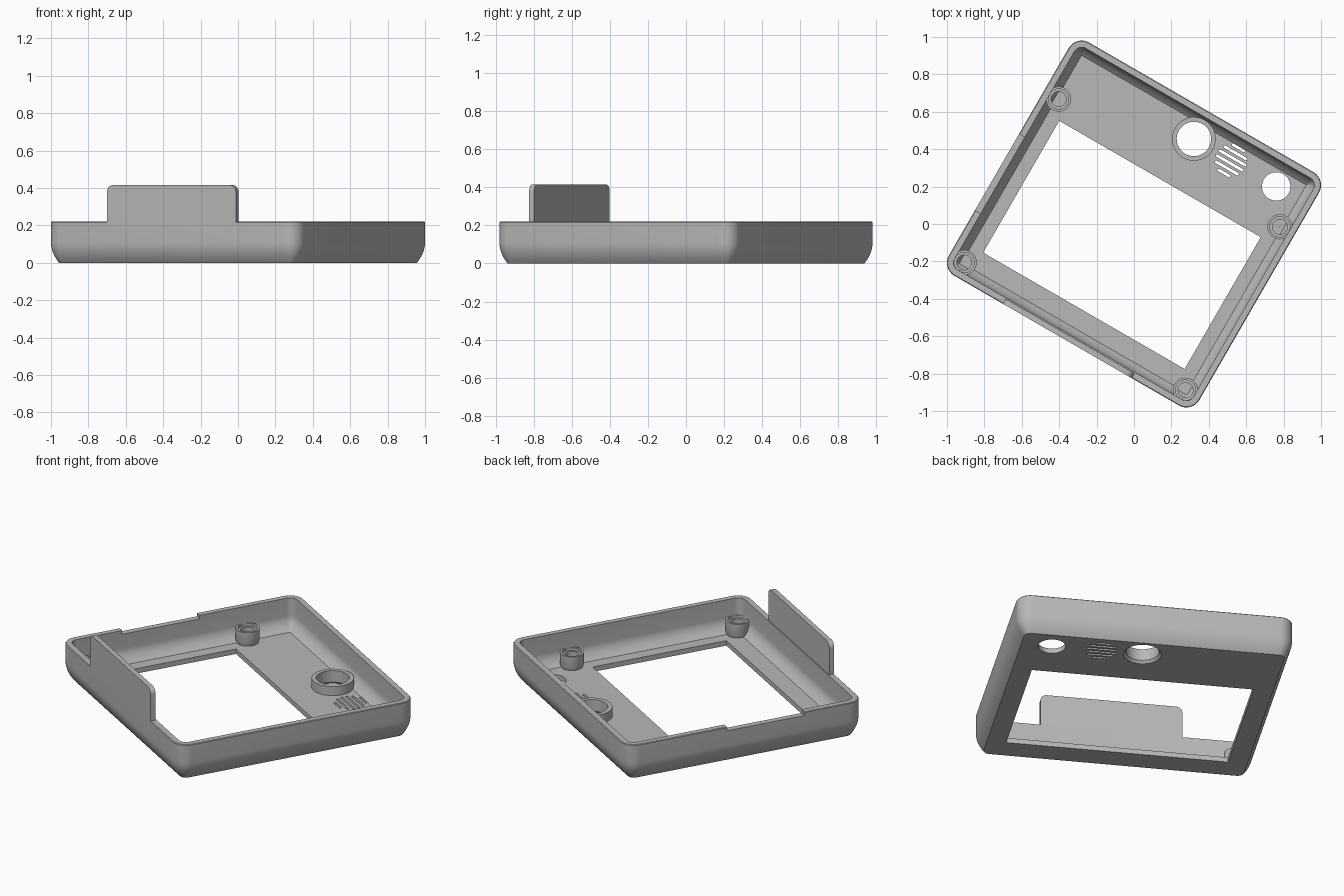
import bpy, bmesh
from math import sin, cos, pi, sqrt, radians
from mathutils import Matrix

if "Cube" in bpy.data.objects:
    bpy.data.objects.remove(bpy.data.objects["Cube"], do_unlink=True)

TURN = Matrix.Rotation(radians(-30), 4, 'Z')   # the case sits turned on the ground
CORE_U, CORE_V, CORNER = 0.693, 0.64, 0.08     # corner arc centres and radius
HALF_V = CORE_V + CORNER
HEIGHT, FLOOR, WALL = 0.22, 0.03, 0.036
CURVE_Z, CURVE_IN = 0.11, 0.043                # curved lower edge

grey = bpy.data.materials.new("light_grey_plastic")
grey.use_nodes = True
grey.diffuse_color = (0.48, 0.48, 0.48, 1)
grey.node_tree.nodes["Principled BSDF"].inputs["Base Color"].default_value = (0.48, 0.48, 0.48, 1)


def finish(name, bm):
    bmesh.ops.recalc_face_normals(bm, faces=bm.faces)
    mesh = bpy.data.meshes.new(name)
    bm.to_mesh(mesh)
    bm.free()
    mesh.materials.append(grey)
    obj = bpy.data.objects.new(name, mesh)
    bpy.context.collection.objects.link(obj)
    obj.matrix_world = TURN
    return obj


def smooth(obj):
    bpy.ops.object.select_all(action='DESELECT')
    obj.select_set(True)
    bpy.context.view_layer.objects.active = obj
    bpy.ops.object.shade_smooth_by_angle(angle=radians(32))


def rounded(hu, hv, r, cu=0, cv=0, n=8):
    """Outline of a rounded rectangle; hu and hv reach the arc centres."""
    pts = []
    for k, (su, sv) in enumerate([(1, 1), (-1, 1), (-1, -1), (1, -1)]):
        for i in range(n + 1):
            t = (k + i / n) * pi / 2
            pts.append((cu + su * hu + r * cos(t), cv + sv * hv + r * sin(t)))
    return pts


def circle(u, v, r, n=48):
    return [(u + r * cos(2 * pi * i / n), v + r * sin(2 * pi * i / n)) for i in range(n)]


def box(u0, u1, v0, v1):
    return [(u0, v0), (u1, v0), (u1, v1), (u0, v1)]


def skin(bm, loops, caps=True, closed=False):
    """Bridge matching loops of points into a surface."""
    rows = [[bm.verts.new(p) for p in loop] for loop in loops]
    pairs = list(zip(rows, rows[1:]))
    if closed:
        pairs.append((rows[-1], rows[0]))
    for a, b in pairs:
        for i in range(len(a)):
            j = (i + 1) % len(a)
            bm.faces.new((a[i], a[j], b[j], b[i]))
    if caps:
        bm.faces.new(rows[0])
        bm.faces.new(rows[-1])


def prism(bm, pts, z0, z1):
    skin(bm, [[(u, v, z) for u, v in pts] for z in (z0, z1)])


def lathe(name, u, v, profile):
    bm = bmesh.new()
    skin(bm, [[(x, y, z) for x, y in circle(u, v, r)] for r, z in profile], False, True)
    smooth(finish(name, bm))


# Tray: outer skin up, over the rim, inner skin down to the floor
def inset(z, low):
    return CURVE_IN * max(0, (CURVE_Z - z) / (CURVE_Z - low)) ** 2


STEPS = 8
outer = [(inset(z, 0), z) for z in (CURVE_Z * i / STEPS for i in range(STEPS + 1))]
inner = [(WALL + inset(z, FLOOR), z)
         for z in (CURVE_Z + (FLOOR - CURVE_Z) * i / STEPS for i in range(STEPS + 1))]
section = outer + [(0, HEIGHT - 0.004), (0.004, HEIGHT), (WALL, HEIGHT)] + inner
bm = bmesh.new()
skin(bm, [[(u, v, z) for u, v in rounded(CORE_U, CORE_V, CORNER - d)] for d, z in section])
tray = finish("tray", bm)

# Openings: window, round holes, sound slots and a shallow notch in one side wall
ROW_V = 0.554
bm = bmesh.new()
prism(bm, box(-0.622, 0.622, -0.536, 0.278), -0.1, 0.12)
prism(bm, circle(0.05, ROW_V, 0.11), -0.1, 0.1)
prism(bm, circle(0.558, ROW_V, 0.076), -0.1, 0.1)
for k in range(6):
    dv = (k - 2.5) * 0.031
    half = sqrt(0.087 ** 2 - dv ** 2) - 0.008
    prism(bm, rounded(half, 0, 0.0075, 0.28, ROW_V + dv, 4), -0.1, 0.1)
prism(bm, box(-0.9, -0.715, -0.362, 0.11), HEIGHT - 0.022, 0.4)
bmesh.ops.remove_doubles(bm, verts=bm.verts, dist=0.00001)
cutter = finish("cutter", bm)
cutter.hide_render = True
cut = tray.modifiers.new("openings", 'BOOLEAN')
cut.operation, cut.solver, cut.object = 'DIFFERENCE', 'EXACT', cutter
bpy.context.view_layer.update()
cut_mesh = bpy.data.meshes.new_from_object(
    tray.evaluated_get(bpy.context.evaluated_depsgraph_get()))
tray.modifiers.clear()
tray.data = cut_mesh
bpy.data.objects.remove(cutter, do_unlink=True)
smooth(tray)

# Raised collar round the large hole, with a chamfer underneath
lathe("hole_collar", 0.05, ROW_V,
      [(0.105, 0), (0.117, 0.001), (0.117, 0.085), (0.092, 0.085), (0.092, 0.015)])

# Four screw posts with stepped blind holes
for side, su in (("left", 1), ("right", -1)):
    for end, v in (("back", 0.377), ("front", -0.632)):
        lathe(f"screw_post_{end}_{side}", su * 0.683, v,
              [(0.001, 0.028), (0.06, 0.028), (0.067, 0.05), (0.067, 0.115), (0.054, 0.115),
               (0.054, 0.1), (0.04, 0.1), (0.04, 0.04), (0.001, 0.04)])

# Upright tab flush with the front wall, upper corners rounded
U0, U1, TOP, R = -0.393, 0.402, 0.415, 0.035
arc = [i * pi / 16 for i in range(9)]
outline = [(U0, 0.2), (U1, 0.2)]
outline += [(U1 - R + R * cos(t), TOP - R + R * sin(t)) for t in arc]
outline += [(U0 + R - R * sin(t), TOP - R + R * cos(t)) for t in arc]
bm = bmesh.new()
skin(bm, [[(u, v, z) for u, z in outline] for v in (-HALF_V, -HALF_V + 0.03)])
smooth(finish("front_tab", bm))
